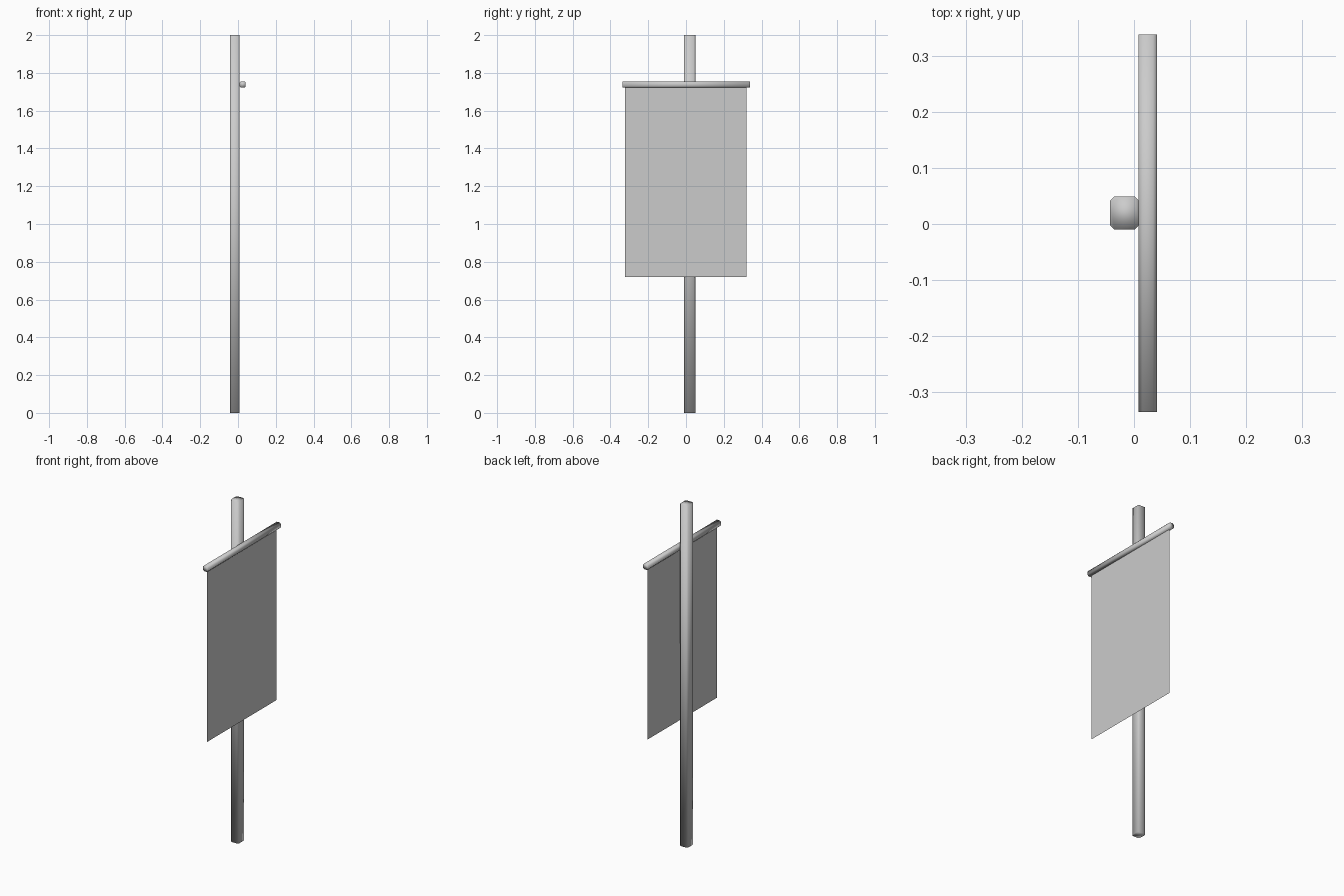
import bpy, bmesh

if "Cube" in bpy.data.objects:
    bpy.data.objects.remove(bpy.data.objects["Cube"])


def chamfered_beam(name, lo, hi, axis, c):
    """Box from lo to hi whose four edges along the given axis are chamfered."""
    bm = bmesh.new()
    bmesh.ops.create_cube(bm, size=1)
    for v in bm.verts:
        for i in range(3):
            v.co[i] = lo[i] if v.co[i] < 0 else hi[i]
    long_edges = [e for e in bm.edges
                  if abs(e.verts[0].co[axis] - e.verts[1].co[axis]) > 0.1]
    bmesh.ops.bevel(bm, geom=long_edges, offset=c, segments=1,
                    affect='EDGES', profile=0.5)
    bmesh.ops.recalc_face_normals(bm, faces=bm.faces)
    for f in bm.faces:
        f.smooth = True
    return finish(name, bm)


def finish(name, bm):
    me = bpy.data.meshes.new(name)
    bm.to_mesh(me)
    bm.free()
    ob = bpy.data.objects.new(name, me)
    bpy.context.collection.objects.link(ob)
    return ob


# upright pole, behind the cloth
chamfered_beam("pole", (-0.043, -0.01, 0), (0.009, 0.049, 2.0), 2, 0.008)

# crossbar fixed to the front of the pole
chamfered_beam("crossbar", (0.008, -0.335, 1.722), (0.041, 0.338, 1.755), 1, 0.007)

# hanging cloth, a single flat sheet facing +x
bm = bmesh.new()
corners = [(-0.323, 0.72), (0.321, 0.72), (0.321, 1.735), (-0.323, 1.735)]
bm.faces.new([bm.verts.new((0.025, y, z)) for y, z in corners])
finish("banner_cloth", bm)
